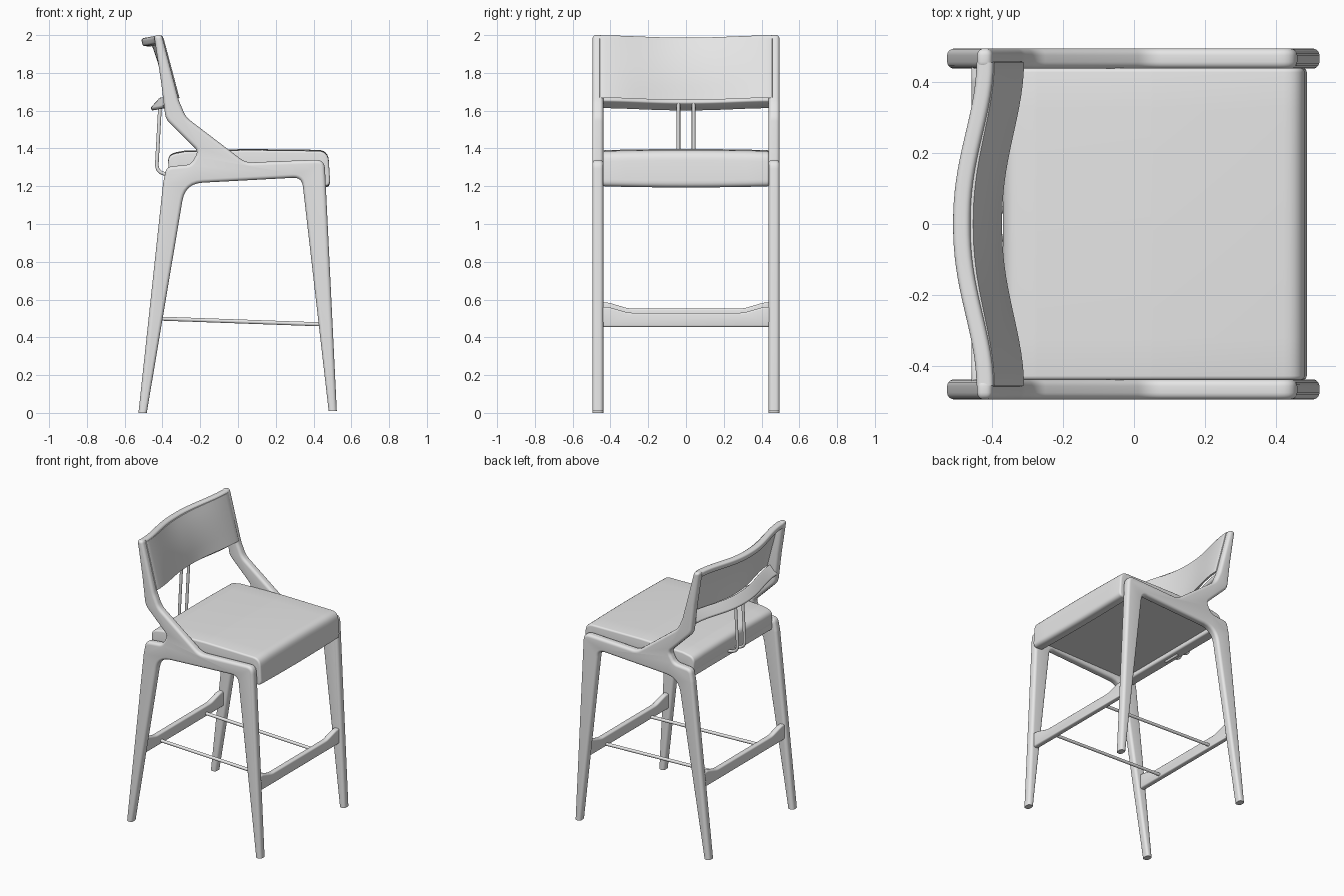
import bpy, bmesh, math
from mathutils import Vector

if "Cube" in bpy.data.objects:
    bpy.data.objects.remove(bpy.data.objects["Cube"])

grey = bpy.data.materials.new("light_grey")
grey.diffuse_color = (0.8, 0.8, 0.8, 1)
grey.use_nodes = True
grey.node_tree.nodes["Principled BSDF"].inputs["Base Color"].default_value = grey.diffuse_color


def finish(name, bm, angle=40):
    bmesh.ops.recalc_face_normals(bm, faces=bm.faces)
    me = bpy.data.meshes.new(name)
    bm.to_mesh(me)
    bm.free()
    me.materials.append(grey)
    ob = bpy.data.objects.new(name, me)
    bpy.context.collection.objects.link(ob)
    bpy.ops.object.select_all(action='DESELECT')
    ob.select_set(True)
    bpy.context.view_layer.objects.active = ob
    bpy.ops.object.shade_smooth_by_angle(angle=math.radians(angle))
    return ob


def fillet(pts, steps=6):
    """Round each corner (a, b, radius) of a closed 2D outline."""
    out = []
    for i, (a, b, r) in enumerate(pts):
        p = Vector((a, b))
        q0 = Vector(pts[i - 1][:2]) - p
        q1 = Vector(pts[(i + 1) % len(pts)][:2]) - p
        if r <= 0:
            out.append(p)
            continue
        half = q0.angle(q1) / 2
        t = min(r / math.tan(half), 0.48 * q0.length, 0.48 * q1.length)
        s, e = p + q0.normalized() * t, p + q1.normalized() * t
        for k in range(steps + 1):
            u = k / steps
            out.append(s * (1 - u) ** 2 + p * 2 * u * (1 - u) + e * u * u)
    return out


def inset(pts, d):
    """Move a closed outline inwards by d, keeping points on the floor."""
    n = len(pts)
    area = sum(pts[i - 1].cross(pts[i]) for i in range(n))
    sign = 1 if area > 0 else -1
    out = []
    for i, p in enumerate(pts):
        e0 = (p - pts[i - 1]).normalized()
        e1 = (pts[(i + 1) % n] - p).normalized()
        n0, n1 = Vector((-e0.y, e0.x)) * sign, Vector((-e1.y, e1.x)) * sign
        q = p + (n0 + n1) * (d / (1 + max(n0.dot(n1), -0.3)))
        out.append(Vector((q.x, p.y)) if p.y < 0.02 else q)
    return out


def sweep(name, outline, y0, y1, bend=lambda y, z: (0, 0), rnd=0.0, parts=1, segs=5):
    """Carry an xz outline along y with rounded end edges, shifted by bend(y, z)."""
    st = [(y0 + rnd + (y1 - y0 - 2 * rnd) * i / parts, 0) for i in range(parts + 1)]
    if rnd:
        arc = [math.pi / 2 * k / segs for k in range(1, segs + 1)]
        ends = [(rnd * math.sin(a), rnd * (1 - math.cos(a))) for a in arc]
        st = ([(y0 + rnd - s, d) for s, d in reversed(ends)] + st
              + [(y1 - rnd + s, d) for s, d in ends])
    bm = bmesh.new()
    rings = []
    for y, d in st:
        ring = []
        for p in (inset(outline, d) if d else outline):
            dx, dz = bend(y, p.y)
            ring.append(bm.verts.new((p.x + dx, y, p.y + dz)))
        rings.append(ring)
    n = len(outline)
    for r0, r1 in zip(rings, rings[1:]):
        for i in range(n):
            bm.faces.new((r0[i], r0[(i + 1) % n], r1[(i + 1) % n], r1[i]))
    bm.faces.new(rings[0])
    bm.faces.new(rings[-1])
    return finish(name, bm)


def rod(name, pts, radius):
    """Round bar along a path."""
    cu = bpy.data.curves.new(name, 'CURVE')
    cu.dimensions = '3D'
    cu.bevel_depth = radius
    cu.bevel_resolution = 3
    cu.use_fill_caps = True
    sp = cu.splines.new('POLY')
    sp.points.add(len(pts) - 1)
    for q, p in zip(sp.points, pts):
        q.co = (*p, 1)
    cu.materials.append(grey)
    ob = bpy.data.objects.new(name, cu)
    bpy.context.collection.objects.link(ob)


def bulge(depth, ease=0.0):
    """Backward bow across the width, eased at mid height of the backrest."""
    def bend(y, z):
        u = min(1, abs(y) / 0.46) ** 1.12
        b = 0.5 * (1 + math.cos(math.pi * u))
        e = ease * max(0, 1 - ((z - 1.84) / 0.16) ** 2)
        return (-(depth - e) * b, -0.012 * b)
    return bend


# Side frames: both legs, seat rail, arm and back post in one outline
frame = fillet([
    (-0.527, 0, 0), (-0.483, 0, 0), (-0.279, 1.214, 0.115),
    (0.338, 1.247, 0.05), (0.48, 0.01, 0), (0.523, 0.01, 0),
    (0.458, 1.342, 0.05), (0.04, 1.325, 0.10), (-0.275, 1.565, 0.12),
    (-0.312, 1.65, 0.2), (-0.403, 2.0, 0.022), (-0.445, 2.0, 0.022),
    (-0.408, 1.76, 0.3), (-0.383, 1.555, 0.09), (-0.21, 1.385, 0.035),
    (-0.25, 1.315, 0.05), (-0.378, 1.303, 0.04), (-0.396, 1.22, 0.1)])
for side, s in (("right", -1), ("left", 1)):
    sweep(f"{side}_side_frame", frame, *sorted((s * 0.438, s * 0.495)), rnd=0.019)

# Seat cushion with rolled front and back edges and a slight crown
seat = fillet([
    (-0.362, 1.25, 0.03), (-0.374, 1.365, 0.05), (-0.28, 1.383, 0.08),
    (0.05, 1.391, 0.2), (0.477, 1.386, 0.06), (0.490, 1.195, 0.035),
    (0.405, 1.205, 0.03), (0.395, 1.272, 0.02), (-0.28, 1.262, 0.01)])
cushion = sweep("seat_cushion", seat, -0.440, 0.440, rnd=0.012, parts=8)
for v in cushion.data.vertices:
    crown = 0.006 * (1 - (v.co.y / 0.44) ** 2)
    if v.co.z > 1.33:
        v.co.z += crown
    elif v.co.z < 1.24:
        v.co.z -= crown

# Rail and panel under the seat
apron = fillet([(-0.362, 1.225, 0.015), (-0.285, 1.225, 0.015),
                (-0.285, 1.275, 0.01), (-0.362, 1.28, 0.01)])
sweep("rear_seat_rail", apron, -0.45, 0.45)
panel = fillet([(-0.29, 1.253, 0), (0.40, 1.262, 0), (0.40, 1.275, 0), (-0.29, 1.266, 0)])
sweep("seat_underside_panel", panel, -0.44, 0.44)

# Curved backrest: thin pad between a top rail and a lower rail
pad_z = [1.668 + 0.317 * i / 8 for i in range(9)]
pad = [Vector((-0.310 - 0.265 * (z - 1.668), z)) for z in pad_z]
pad += [Vector((p.x - 0.014, p.y)) for p in reversed(pad)]
sweep("backrest_pad", pad, -0.458, 0.458, bulge(0.062, 0.014), rnd=0.005, parts=30, segs=2)
top = fillet([(-0.448, 1.996, 0.018), (-0.398, 2.0, 0.018),
              (-0.390, 1.95, 0.012), (-0.438, 1.955, 0.015)])
sweep("backrest_top_rail", top, -0.455, 0.455, bulge(0.066), parts=30)
low = fillet([(-0.397, 1.627, 0.01), (-0.342, 1.688, 0.012),
              (-0.336, 1.652, 0.012), (-0.388, 1.61, 0.01)])
sweep("backrest_lower_rail", low, -0.448, 0.448, bulge(0.066), parts=30)

# Pair of bent rods carrying the lower rail, joined under the seat
for side, s in (("right", -1), ("left", 1)):
    y = s * 0.04
    path = fillet([(-0.412, 1.64, 0), (-0.432, 1.275, 0.06), (-0.34, 1.255, 0)], 8)
    rod(f"{side}_back_rod", [(p.x, y, p.y) for p in path], 0.010)
rod("rod_bracket", [(-0.32, -0.06, 1.222), (-0.32, 0.06, 1.222)], 0.009)


# Foot crossbars, deeper where they meet the legs
def crossbar(name, x, z):
    outline = fillet([(-0.445, z, 0), (0.445, z, 0), (0.445, z + 0.107, 0),
                      (0.40, z + 0.105, 0.06), (0.30, z + 0.075, 0.15),
                      (-0.30, z + 0.075, 0.15), (-0.40, z + 0.105, 0.06),
                      (-0.445, z + 0.107, 0)])
    ob = sweep(name, outline, -0.019, 0.019, rnd=0.010, segs=3)
    for v in ob.data.vertices:
        a, b, c = v.co
        v.co = (x - b, a * 1.02, c)


crossbar("front_crossbar", 0.462, 0.455)
crossbar("rear_crossbar", -0.44, 0.478)

# Long thin rods joining the crossbars
for side, s in (("right", -1), ("left", 1)):
    rod(f"{side}_foot_rod", [(-0.44, s * 0.25, 0.50), (0.462, s * 0.25, 0.468)], 0.011)
